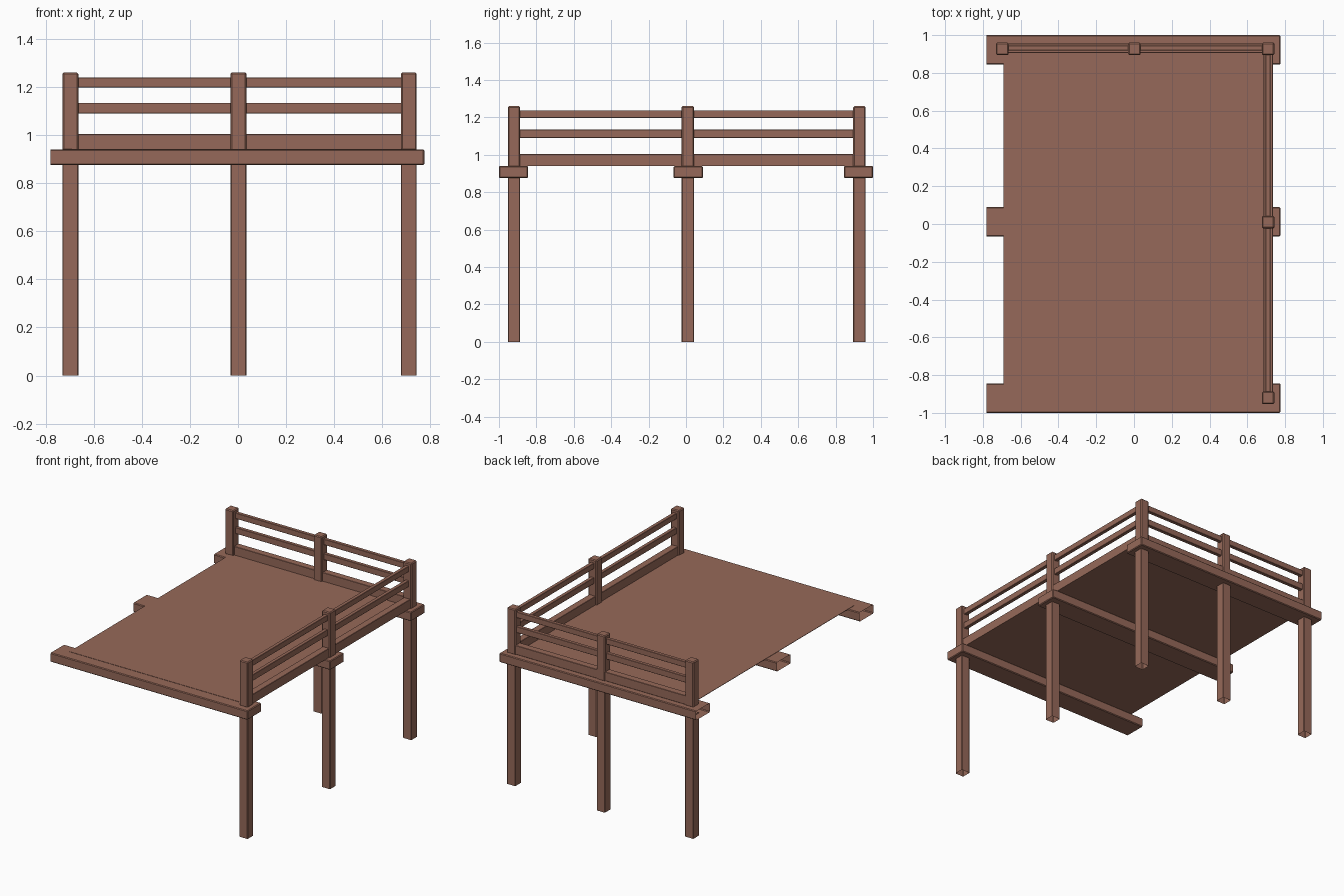
import bpy, bmesh
from mathutils import Vector

if "Cube" in bpy.data.objects:
    bpy.data.objects.remove(bpy.data.objects["Cube"])

wood = bpy.data.materials.new("brown_wood")
wood.diffuse_color = (0.305, 0.141, 0.100, 1)
wood.use_nodes = True
wood.node_tree.nodes["Principled BSDF"].inputs["Base Color"].default_value = wood.diffuse_color


def box(name, lo, hi, bevel=0.005, open_dir=None):
    """Box between two corners, optionally open on one side, with chamfered edges."""
    bm = bmesh.new()
    bmesh.ops.create_cube(bm, size=1)
    for v in bm.verts:
        v.co = Vector([lo[i] if v.co[i] < 0 else hi[i] for i in range(3)])
    bm.normal_update()
    if open_dir:
        d = Vector(open_dir)
        gone = [f for f in bm.faces if f.normal.dot(d) > 0.9]
        bmesh.ops.delete(bm, geom=gone, context='FACES')
    if bevel:
        edges = [e for e in bm.edges if len(e.link_faces) == 2]
        bmesh.ops.bevel(bm, geom=edges, offset=bevel, segments=1, affect='EDGES')
    me = bpy.data.meshes.new(name)
    bm.to_mesh(me)
    bm.free()
    me.materials.append(wood)
    ob = bpy.data.objects.new(name, me)
    bpy.context.collection.objects.link(ob)
    return ob


DECK, BEAM_LOW, TOP, H = 0.94, 0.875, 1.26, 0.033
BACK, RIGHT = 0.927, 0.71

# cross beams, hollow at the left end
for name, y in (("front", -0.922), ("middle", 0.012), ("back", 0.922)):
    box(name + "_beam", (-0.78, y - 0.078, BEAM_LOW), (0.775, y + 0.078, DECK),
        open_dir=(-1, 0, 0))

# thin deck sheet resting on the beams
box("deck_floor", (-0.69, -0.917, DECK - 0.001), (0.735, 0.95, DECK + 0.002), bevel=0)

# legs under the beams and railing posts above them
spots = {"back_left": (-0.697, BACK), "back_middle": (0.002, BACK),
         "back_right": (RIGHT, BACK), "right_middle": (RIGHT, 0.01),
         "front_right": (RIGHT, -0.92)}
for name, (x, y) in spots.items():
    box(name + "_leg", (x - H, y - H, 0), (x + H, y + H, BEAM_LOW + 0.005),
        bevel=0.003, open_dir=(0, 0, -1))
    box(name + "_post", (x - H, y - H, DECK - 0.005), (x + H, y + H, TOP), bevel=0.006)

# railing: (part, bottom, top, half thickness)
for part, z0, z1, t in (("skirt_board", DECK, 1.004, 0.025),
                        ("lower_rail", 1.09, 1.134, 0.013),
                        ("upper_rail", 1.197, 1.238, 0.013)):
    box("back_" + part, (-0.697, BACK + 0.004 - t, z0), (RIGHT, BACK + 0.004 + t, z1), bevel=0.002)
    box("right_" + part, (RIGHT - t, -0.92, z0), (RIGHT + t, BACK, z1), bevel=0.002)
